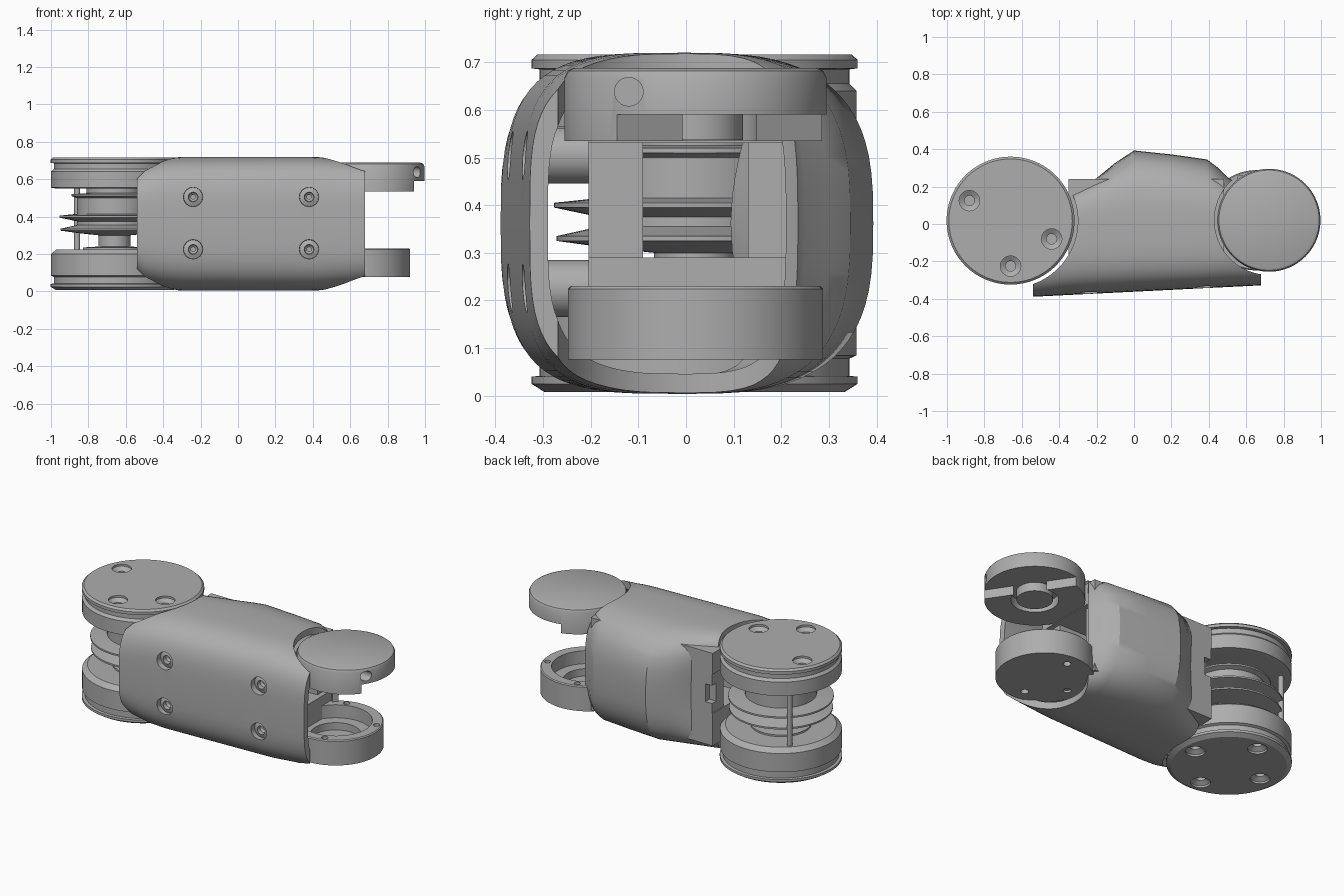
import bpy, bmesh, math
from mathutils import Vector, Matrix

if "Cube" in bpy.data.objects:
    bpy.data.objects.remove(bpy.data.objects["Cube"])

grey = bpy.data.materials.new("machined grey")
grey.use_nodes = True
GREY = (0.42, 0.42, 0.42, 1)
grey.diffuse_color = GREY
grey.node_tree.nodes["Principled BSDF"].inputs["Base Color"].default_value = GREY

LEFT = (-0.66, 0.018)
CAP = (0.722, 0.02)
CUP = (0.652, 0.02)


def finish(name, bm):
    bmesh.ops.recalc_face_normals(bm, faces=bm.faces[:])
    me = bpy.data.meshes.new(name)
    bm.to_mesh(me)
    bm.free()
    me.materials.append(grey)
    ob = bpy.data.objects.new(name, me)
    bpy.context.collection.objects.link(ob)
    return ob


def loft(name, rings, closed=False):
    """Bridge equal rings of points, capping the ends or joining them."""
    bm = bmesh.new()
    vs = [[bm.verts.new(p) for p in r] for r in rings]
    n = len(vs[0])
    pairs = list(zip(vs, vs[1:]))
    if closed:
        pairs.append((vs[-1], vs[0]))
    else:
        bm.faces.new(vs[0])
        bm.faces.new(vs[-1])
    for a, b in pairs:
        for i in range(n):
            j = (i + 1) % n
            bm.faces.new((a[i], a[j], b[j], b[i]))
    return finish(name, bm)


def lathe(name, profile, centre, closed=False, axis="Z", n=64):
    """Turn (radius, height) points about a vertical or front-to-back axis."""
    rings = []
    for r, h in profile:
        ring = []
        for i in range(n):
            a = 2 * math.pi * i / n
            u, v = r * math.cos(a), r * math.sin(a)
            p = (u, v, h) if axis == "Z" else (u, h, v)
            ring.append(Vector(p) + Vector(centre))
        rings.append(ring)
    return loft(name, rings, closed)


def box(name, lo, hi, turn=None):
    bm = bmesh.new()
    bmesh.ops.create_cube(bm, size=1)
    for v in bm.verts:
        v.co = Vector([l + (h - l) * (c + 0.5) for l, h, c in zip(lo, hi, v.co)])
    if turn:
        bm.transform(turn)
    return finish(name, bm)


def cut(ob, cutter):
    mod = ob.modifiers.new("cut", "BOOLEAN")
    mod.object, mod.operation, mod.solver = cutter, "DIFFERENCE", "EXACT"
    bpy.context.view_layer.objects.active = ob
    bpy.ops.object.modifier_apply(modifier=mod.name)
    bpy.data.objects.remove(cutter)


def drill(ob, x, y, z, inward, r=0.055, depth=0.05):
    """Countersunk screw hole in a horizontal face."""
    prof = [(r, -0.02 * inward), (r, 0.012 * inward), (r * 0.5, 0.03 * inward),
            (r * 0.5, depth * inward)]
    cut(ob, lathe("cutter", prof, (x, y, z), n=16))


# Housing: lofted rounded sections, hollowed, cut around both joints
STATIONS = [(-0.54, 0.13, 0.29), (-0.5, 0.15, 0.325), (-0.4, 0.2, 0.35),
            (-0.3, 0.255, 0.358), (-0.2, 0.305, 0.358), (-0.1, 0.35, 0.358),
            (0, 0.393, 0.358), (0.2, 0.372, 0.358), (0.39, 0.345, 0.358),
            (0.45, 0.3, 0.355), (0.5, 0.25, 0.35), (0.58, 0.2, 0.345),
            (0.68, 0.12, 0.335)]


def housing_section(x, back, half, wall):
    front = 0.387 - 0.05 * (x + 0.5)
    dent = 0.13 * min(1, max(0, -x / 0.3)) ** 1.5
    ring = []
    for i in range(72):
        a = 2 * math.pi * i / 72
        c, s = math.cos(a), math.sin(a)
        n = 2.9 if c > 0 else 3.7
        y = math.copysign(abs(c) ** (2 / n), c)
        z = math.copysign(abs(s) ** (2 / n), s)
        y *= (back if c > 0 else front) - wall
        if c > 0:
            y -= dent * c * max(0, 1 - z * z) * 0.9
        ring.append((x, y, 0.362 + z * (half - wall)))
    return ring


housing = loft("housing", [housing_section(*s, 0) for s in STATIONS])
inner = [housing_section(*s, 0.04) for s in STATIONS]
inner[0] = [(x - 0.05, y, z) for x, y, z in inner[0]]
inner[-1] = [(x + 0.05, y, z) for x, y, z in inner[-1]]
cut(housing, loft("cutter", inner))
cut(housing, lathe("cutter", [(0.36, -0.1), (0.36, 0.9)], (*LEFT, 0), n=96))
cut(housing, lathe("cutter", [(0.292, -0.1), (0.292, 0.9)], (*CAP, 0), n=96))

# Front screw holes with posts behind them
for x in (-0.24, 0.38):
    y = -0.387 + 0.05 * (x + 0.5)
    for z in (0.225, 0.505):
        cut(housing, lathe("cutter", [(0.055, -0.05), (0.048, 0.09)], (x, y, z),
                           axis="Y", n=16))
        lathe("screw_post", [(0.06, 0.038), (0.06, 0.17), (0.012, 0.17),
                             (0.012, 0.06), (0.024, 0.05), (0.026, 0.025)],
              (x, y, z), closed=True, axis="Y", n=16)

# Left joint: upper and lower end drums with grooves
upper = lathe("upper_drum", [(0.31, 0.55), (0.34, 0.555), (0.34, 0.64), (0.325, 0.655),
                             (0.325, 0.685), (0.342, 0.687), (0.342, 0.705),
                             (0.33, 0.716)], (*LEFT, 0), n=96)
for dx, dy in ((-0.22, 0.107), (0.22, -0.098), (0, -0.243)):
    drill(upper, LEFT[0] + dx, LEFT[1] + dy, 0.716, -1)
lower = lathe("lower_drum", [(0.315, 0.008), (0.342, 0.025), (0.342, 0.04), (0.325, 0.042),
                             (0.325, 0.078), (0.34, 0.085), (0.34, 0.2),
                             (0.31, 0.225)], (*LEFT, 0), n=96)
for dx, dy in ((0.24, 0), (-0.22, 0), (0, 0.24), (0, -0.24)):
    drill(lower, LEFT[0] + dx, LEFT[1] + dy, 0.008, 1)

# Spool with sharp flanges between the drums
lathe("spool", [(0.17, 0.2), (0.17, 0.235), (0.085, 0.24), (0.085, 0.3), (0.18, 0.31),
                (0.29, 0.325), (0.29, 0.335), (0.2, 0.355), (0.2, 0.375), (0.295, 0.395),
                (0.295, 0.405), (0.2, 0.415), (0.2, 0.5), (0.23, 0.51), (0.23, 0.52),
                (0.15, 0.525), (0.15, 0.56)], (*LEFT, 0))
lathe("guide_rod", [(0.016, 0.2), (0.016, 0.56)], (-0.86, 0.22, 0), n=16)

# Inner frame: floor, roof and two side walls around an open channel
box("frame_floor", (-0.35, -0.205, 0.09), (0.48, 0.24, 0.29))
box("frame_roof", (-0.35, -0.205, 0.53), (0.48, 0.24, 0.66))
box("frame_front_wall", (-0.34, -0.205, 0.22), (0.45, -0.09, 0.54))
back_wall = box("frame_back_wall", (-0.345, 0.13, 0.22), (0.45, 0.24, 0.54))
cut(back_wall, box("cutter", (-0.4, 0.2, 0.35), (-0.3, 0.3, 0.46)))

# Right joint, upper cap with a stepped underside, boss and side hole
cap = lathe("upper_cap", [(0.275, 0.535), (0.275, 0.668), (0.268, 0.682), (0.255, 0.688)],
            (*CAP, 0), n=96)
turn = Matrix.Translation((*CAP, 0)) @ Matrix.Rotation(math.radians(34), 4, "Z")
cut(cap, box("cutter", (0.09, -0.5, 0.4), (0.5, 0.5, 0.59), turn))
cut(cap, lathe("cutter", [(0.13, 0.5), (0.13, 0.59)], (*CAP, 0), n=48))
lathe("cap_boss", [(0.1, 0.537), (0.1, 0.6)], (*CAP, 0), n=48)
side = lathe("cutter", [(0.03, -0.12), (0.03, 0.12)], (0, 0, 0), n=24)
side.data.transform(Matrix.Translation((0.97, -0.12, 0.638)) @ Matrix.Rotation(math.pi / 2, 4, "Y"))
cut(cap, side)

# Right joint, lower open cup
cup = lathe("lower_cup", [(0.268, 0.076), (0.268, 0.224), (0.262, 0.23), (0.205, 0.23),
                          (0.205, 0.15), (0.14, 0.15), (0.14, 0.105), (0.001, 0.105),
                          (0.001, 0.076)], (*CUP, 0), closed=True, n=96)
for deg in (20, 110, 200, 290):
    a = math.radians(deg)
    p = (CUP[0] + 0.236 * math.cos(a), CUP[1] + 0.236 * math.sin(a))
    cut(cup, lathe("cutter", [(0.018, 0.19), (0.018, 0.25)], (*p, 0), n=16))
for deg in (90, 190, 265):
    a = math.radians(deg)
    p = (CUP[0] + 0.19 * math.cos(a), CUP[1] + 0.19 * math.sin(a))
    cut(cup, lathe("cutter", [(0.022, 0.05), (0.022, 0.12)], (*p, 0), n=16))

# Smooth curved faces, keep machined edges crisp
for ob in bpy.context.collection.objects:
    if ob.type == "MESH":
        bpy.ops.object.select_all(action="DESELECT")
        ob.select_set(True)
        bpy.context.view_layer.objects.active = ob
        bpy.ops.object.shade_smooth_by_angle(angle=math.radians(28))
